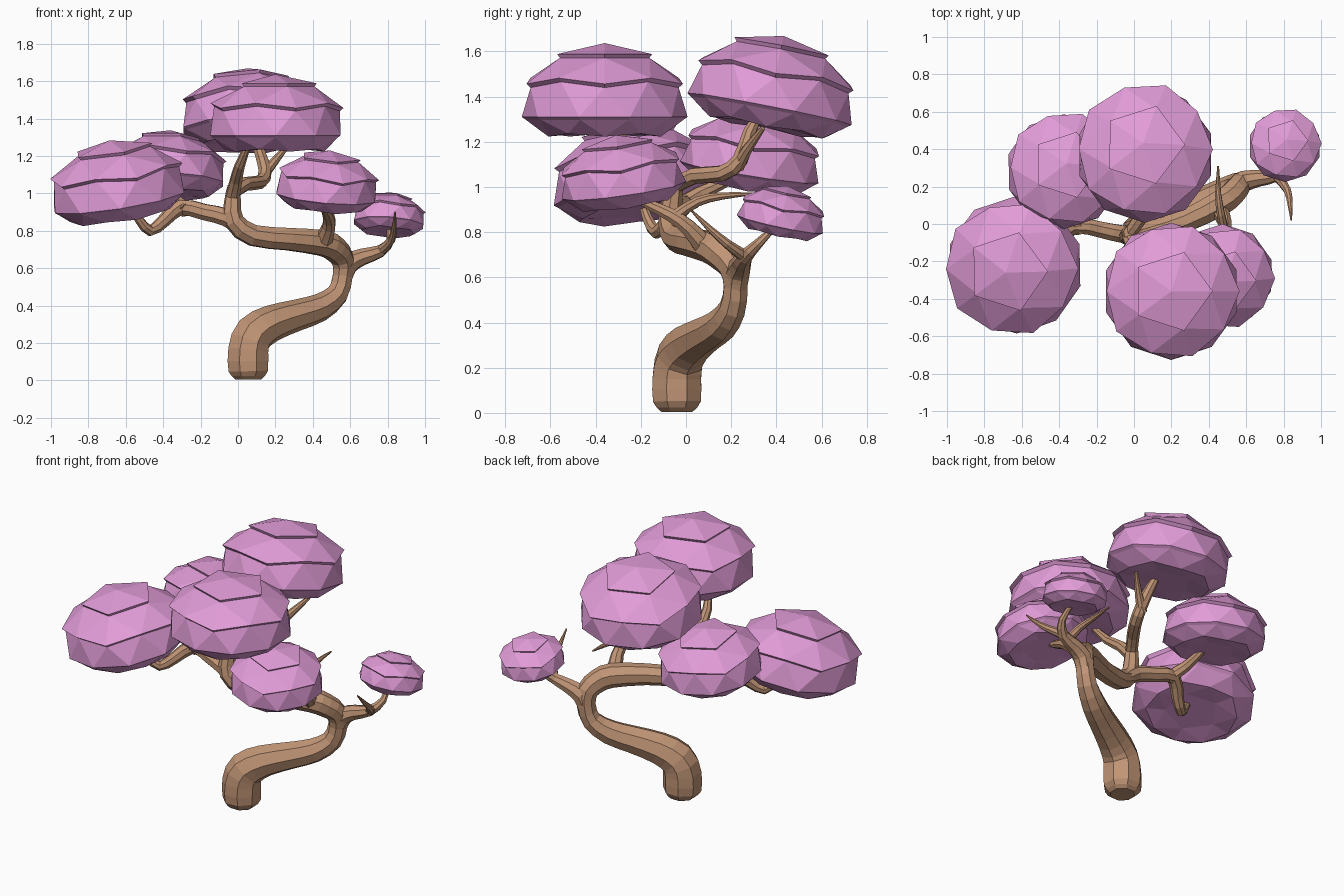
import bpy, bmesh, math
from mathutils import Vector, Matrix, Euler

if "Cube" in bpy.data.objects:
    bpy.data.objects.remove(bpy.data.objects["Cube"])


def material(name, rgb):
    m = bpy.data.materials.new(name)
    m.diffuse_color = (*rgb, 1)
    m.use_nodes = True
    m.node_tree.nodes["Principled BSDF"].inputs["Base Color"].default_value = m.diffuse_color
    return m


BARK = material("brown bark", (0.53, 0.30, 0.18))
LEAF = material("pink foliage", (0.75, 0.33, 0.68))


def finish(bm, name, mat):
    bmesh.ops.recalc_face_normals(bm, faces=bm.faces)
    me = bpy.data.meshes.new(name)
    bm.to_mesh(me)
    bm.free()
    me.materials.append(mat)
    ob = bpy.data.objects.new(name, me)
    bpy.context.collection.objects.link(ob)
    return ob


def smooth_path(pts, steps=2):
    """Catmull-Rom through (x, y, z, radius) points."""
    p = [Vector(q) for q in pts]
    p = [2 * p[0] - p[1]] + p + [2 * p[-1] - p[-2]]
    out = []
    for i in range(1, len(p) - 2):
        a, b, c, d = p[i - 1:i + 3]
        for s in range(steps):
            t = s / steps
            out.append(0.5 * (2 * b + (c - a) * t + (2 * a - 5 * b + 4 * c - d) * t * t
                              + (3 * b - a - 3 * c + d) * t ** 3))
    return out + [p[-2]]


def limb(name, pts, sides=8):
    """Tapered eight-sided tube along a path."""
    path = smooth_path(pts)
    pos = [q.to_3d() for q in path]
    bm = bmesh.new()
    rings = []
    tangent = (pos[1] - pos[0]).normalized()
    u = tangent.orthogonal().normalized()
    if abs(tangent.z) > 0.9:
        u = Vector((1, 0, 0))
    for i, q in enumerate(path):
        t = (pos[min(i + 1, len(pos) - 1)] - pos[max(i - 1, 0)]).normalized()
        u = tangent.rotation_difference(t) @ u
        u = (u - t * u.dot(t)).normalized()
        tangent = t
        w = t.cross(u)
        ring = []
        for k in range(sides):
            a = 2 * math.pi * (k + 0.5) / sides
            ring.append(bm.verts.new(pos[i] + q[3] * (u * math.cos(a) + w * math.sin(a))))
        rings.append(ring)
    for r0, r1 in zip(rings, rings[1:]):
        for k in range(sides):
            j = (k + 1) % sides
            bm.faces.new((r0[k], r0[j], r1[j], r1[k]))
    bm.faces.new(rings[0])
    bm.faces.new(rings[-1])
    return finish(bm, name, BARK)


# Trunk: S-bend to the right, then back to the left
limb("trunk", [
    (.055, -.04, .005, .075), (.055, -.04, .05, .114), (.055, -.04, .16, .116),
    (.085, -.025, .245, .111), (.18, .02, .305, .098), (.32, .09, .35, .084),
    (.44, .155, .39, .075), (.53, .205, .46, .062), (.56, .22, .56, .057),
    (.56, .205, .645, .064), (.52, .155, .70, .07), (.45, .105, .735, .073),
    (.27, .015, .755, .064), (.08, -.045, .775, .06), (-.02, -.07, .85, .054),
    (-.03, -.06, .95, .046), (-.02, -.045, 1.04, .036)])

# Branches and twigs
limb("left_branch", [
    (.02, -.05, .81, .045), (-.06, -.055, .87, .05), (-.18, -.03, .90, .046),
    (-.31, -.01, .925, .044), (-.40, -.08, .85, .036), (-.47, -.13, .80, .03),
    (-.53, -.17, .86, .024), (-.59, -.2, .95, .015)])
limb("back_left_branch", [
    (-.28, -.03, .91, .042), (-.34, .06, .97, .034), (-.36, .17, 1.02, .025),
    (-.37, .27, 1.08, .015)])
limb("front_top_branch", [
    (-.03, -.055, .98, .04), (-.01, -.13, 1.07, .034), (.01, -.23, 1.15, .028),
    (.06, -.32, 1.27, .015)])
limb("back_top_branch", [
    (-.03, -.06, 1.0, .036), (.04, .04, 1.05, .038), (.12, .16, 1.06, .037),
    (.145, .24, 1.12, .036), (.11, .28, 1.24, .03), (.08, .34, 1.35, .015)])
limb("back_top_twig", [
    (.13, .23, 1.09, .03), (.19, .27, 1.165, .024), (.27, .34, 1.26, .012)])
limb("front_right_branch", [
    (.45, .09, .73, .052), (.485, .01, .82, .038), (.485, -.065, .875, .032),
    (.465, -.16, .92, .024), (.45, -.25, .97, .012)])
limb("front_right_twig", [
    (.485, -.05, .87, .028), (.465, .05, .935, .023), (.45, .16, .96, .017),
    (.45, .31, .97, .005)])
limb("right_branch", [
    (.56, .22, .54, .05), (.59, .23, .62, .056), (.665, .245, .66, .046),
    (.76, .26, .69, .034), (.815, .32, .75, .022), (.80, .40, .83, .012)])
limb("right_twig", [
    (.77, .25, .70, .028), (.82, .18, .75, .021), (.835, .1, .82, .014),
    (.84, .02, .90, .004)])

# Foliage: flattened icosphere split into three overhanging shingle layers
OUTER = {1: 1.145, 2: 1.11, 3: 1.0}
INNER = [1, 1.08, 1.05, .95, .84, .84, .84]
DROP = [0, .045, .045, .035]


def ring_of(v):
    return sum(v.co.z < t for t in (.95, .7, .2, -.2, -.7, -.95))


def foliage(name, loc, r, tilt_x, tilt_y):
    ico, bm = bmesh.new(), bmesh.new()
    bmesh.ops.create_icosphere(ico, subdivisions=2, radius=1)
    made = {}

    def vert(v, outer):
        key = (v.index, outer)
        if key not in made:
            n = ring_of(v)
            s = OUTER[n] if outer else INNER[n]
            if n < 4:
                z = v.co.z * .89 - (0 if outer else DROP[n])
            else:
                z = v.co.z * .45 if n == 4 else -.2
            made[key] = bm.verts.new((v.co.x * s, v.co.y * s, z))
        return made[key]

    ico.verts.index_update()
    for f in ico.faces:
        band = min(ring_of(v) for v in f.verts)
        bm.faces.new([vert(v, band < 3 and ring_of(v) == band + 1) for v in f.verts])
    for e in ico.edges:                      # ledges under each layer
        a, b = e.verts
        if ring_of(a) == ring_of(b) and ring_of(a) in OUTER:
            bm.faces.new((vert(a, True), vert(b, True), vert(b, False), vert(a, False)))
    ico.free()
    rot = Euler((math.radians(tilt_x), math.radians(tilt_y), 0)).to_matrix().to_4x4()
    bm.transform(Matrix.Translation(loc) @ rot @ Matrix.Scale(r, 4))
    finish(bm, name, LEAF)


for name, loc, r, tx, ty in [
        ("left_foliage", (-.635, -.22, .962), .368, 7, -9),
        ("back_left_foliage", (-.375, .28, 1.065), .31, -9, 3),
        ("back_top_foliage", (.06, .37, 1.345), .37, -11, -2),
        ("front_top_foliage", (.20, -.36, 1.31), .367, 0, 0),
        ("front_right_foliage", (.47, -.275, .985), .278, 8, 5),
        ("right_foliage", (.805, .415, .835), .195, -12, 4)]:
    foliage(name, loc, r, tx, ty)
